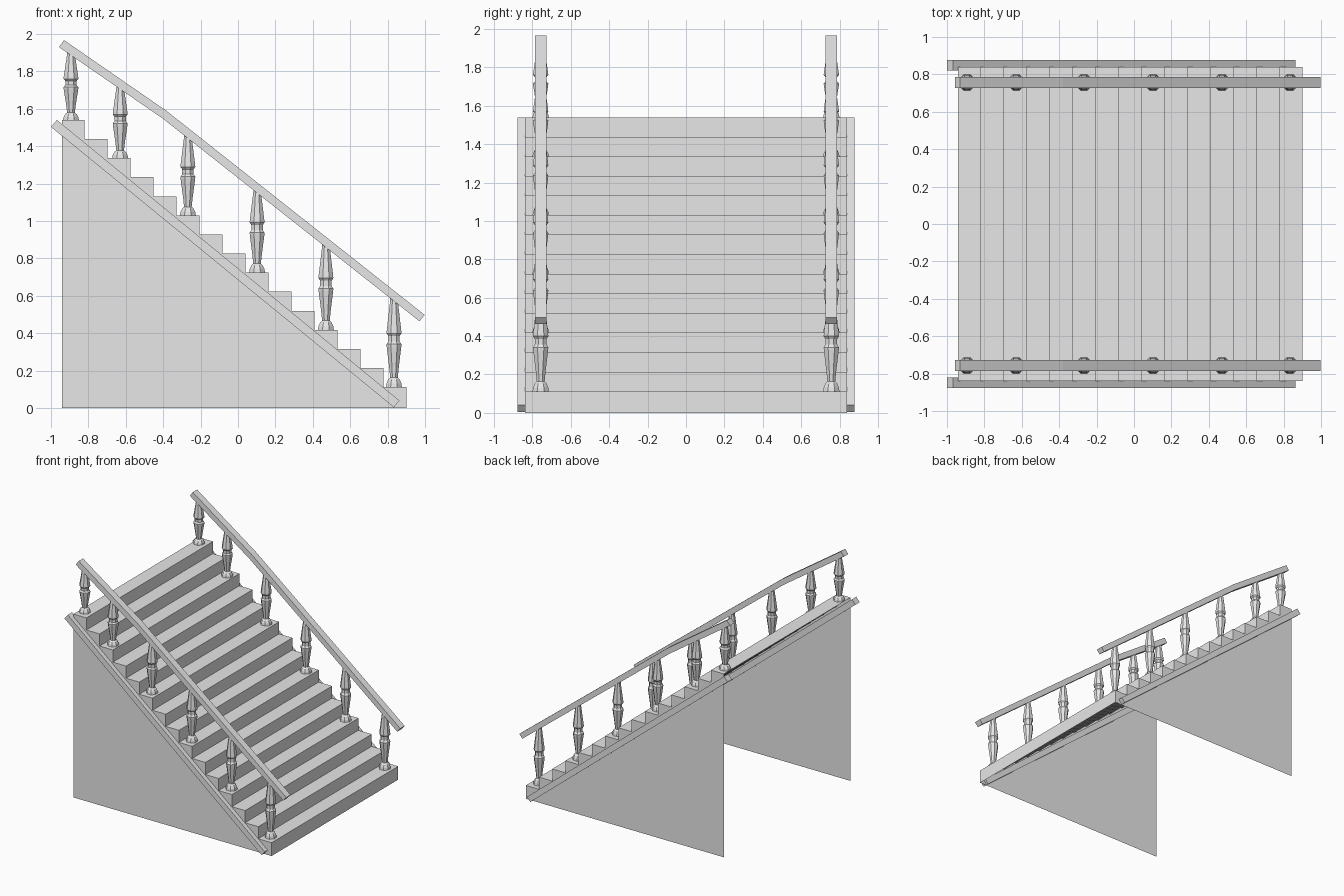
import bpy, bmesh, math

cube = bpy.data.objects.get("Cube")
if cube:
    bpy.data.objects.remove(cube, do_unlink=True)

grey = bpy.data.materials.new("plain grey")
grey.use_nodes = True
GREY = (0.8, 0.8, 0.8, 1)
grey.diffuse_color = GREY
grey.node_tree.nodes["Principled BSDF"].inputs["Base Color"].default_value = GREY

STEPS = 15
RISE, RUN = 0.102, 0.1229
FIRST_Z, FRONT_X, BACK_X = 0.112, 0.90, -0.94
HALF_WIDTH = 0.84
RAIL_Y = 0.757


def finish(name, bm):
    mesh = bpy.data.meshes.new(name)
    bm.to_mesh(mesh)
    bm.free()
    mesh.materials.append(grey)
    obj = bpy.data.objects.new(name, mesh)
    bpy.context.collection.objects.link(obj)
    return obj


def prism(name, outline, y0, y1):
    """Extrude an (x, z) outline from y0 to y1."""
    bm = bmesh.new()
    face = bm.faces.new([bm.verts.new((x, y0, z)) for x, z in outline])
    ext = bmesh.ops.extrude_face_region(bm, geom=[face])["geom"]
    verts = [v for v in ext if isinstance(v, bmesh.types.BMVert)]
    bmesh.ops.translate(bm, verts=verts, vec=(0, y1 - y0, 0))
    bmesh.ops.recalc_face_normals(bm, faces=bm.faces)
    return finish(name, bm)


def lathe(name, profile, x, y, sides=8):
    """Faceted turned post from (radius, z) rings."""
    bm = bmesh.new()
    rings = []
    for r, z in profile:
        angles = [(i + 0.5) * math.tau / sides for i in range(sides)]
        rings.append([bm.verts.new((x + r * math.cos(a), y + r * math.sin(a), z))
                      for a in angles])
    for low, high in zip(rings, rings[1:]):
        for i in range(sides):
            j = (i + 1) % sides
            bm.faces.new((low[i], low[j], high[j], high[i]))
    bm.faces.new(rings[0][::-1])
    bm.faces.new(rings[-1])
    return finish(name, bm)


# Folded line of risers and treads, from the floor to the top landing
stair_line = [(FRONT_X, 0)]
for i in range(STEPS):
    z = FIRST_Z + i * RISE
    stair_line.append((FRONT_X - i * RUN, z))
    back = BACK_X if i == STEPS - 1 else FRONT_X - (i + 1) * RUN
    stair_line.append((back, z))

# Steps: an open folded sheet, hollow underneath
bm = bmesh.new()
pairs = [[bm.verts.new((x, s * HALF_WIDTH, z)) for s in (-1, 1)] for x, z in stair_line]
for (a, b), (d, c) in zip(pairs, pairs[1:]):
    bm.faces.new((a, b, c, d))
finish("steps", bm)

# Handrail outline with a slight bend near the top
rail_top = [(-0.93, 1.967), (-0.38, 1.587), (0.998, 0.498)]
rail_bottom = [(0.97, 0.464), (-0.40, 1.546), (-0.957, 1.93)]
rail_outline = rail_top + rail_bottom


def rail_height(x):
    """Height of the handrail's middle at x."""
    mids = [((a[0] + b[0]) / 2, (a[1] + b[1]) / 2)
            for a, b in zip(rail_top, rail_bottom[::-1])]
    (x0, z0), (x1, z1) = mids[:2] if x < mids[1][0] else mids[1:]
    return z0 + (z1 - z0) * (x - x0) / (x1 - x0)


# Baluster profile: radius, fraction of height
turning = [(0.046, 0), (0.043, 0.04), (0.033, 0.085), (0.022, 0.105),
           (0.028, 0.22), (0.042, 0.44), (0.043, 0.47), (0.033, 0.50),
           (0.033, 0.56), (0.043, 0.59), (0.042, 0.62), (0.022, 0.95), (0.022, 1)]
baluster_steps = [(-0.893, 14), (-0.63, 12), (-0.268, 9),
                  (0.102, 6), (0.47, 3), (0.834, 0)]
stringer_outline = [(-0.968, 1.54), (-1.0, 1.503), (0.833, 0.004), (0.863, 0.04)]

for side, s in (("right", -1), ("left", 1)):
    # Side wall: a single sheet closing the stair profile
    bm = bmesh.new()
    points = stair_line + [(BACK_X, 0)]
    wall = bm.faces.new([bm.verts.new((x, s * HALF_WIDTH, z)) for x, z in points])
    wall.normal_update()
    if wall.normal.y * s < 0:
        wall.normal_flip()
    bmesh.ops.triangulate(bm, faces=[wall])
    finish(f"{side}_side_wall", bm)

    # Sloping board and handrail
    prism(f"{side}_stringer", stringer_outline, s * 0.82, s * 0.877)
    prism(f"{side}_handrail", rail_outline, s * (RAIL_Y - 0.029), s * (RAIL_Y + 0.029))

    # Turned posts
    for n, (x, step) in enumerate(baluster_steps):
        base = FIRST_Z + step * RISE
        height = rail_height(x) - base
        lathe(f"{side}_baluster_{n + 1}",
              [(r, base + t * height) for r, t in turning], x, s * RAIL_Y)
